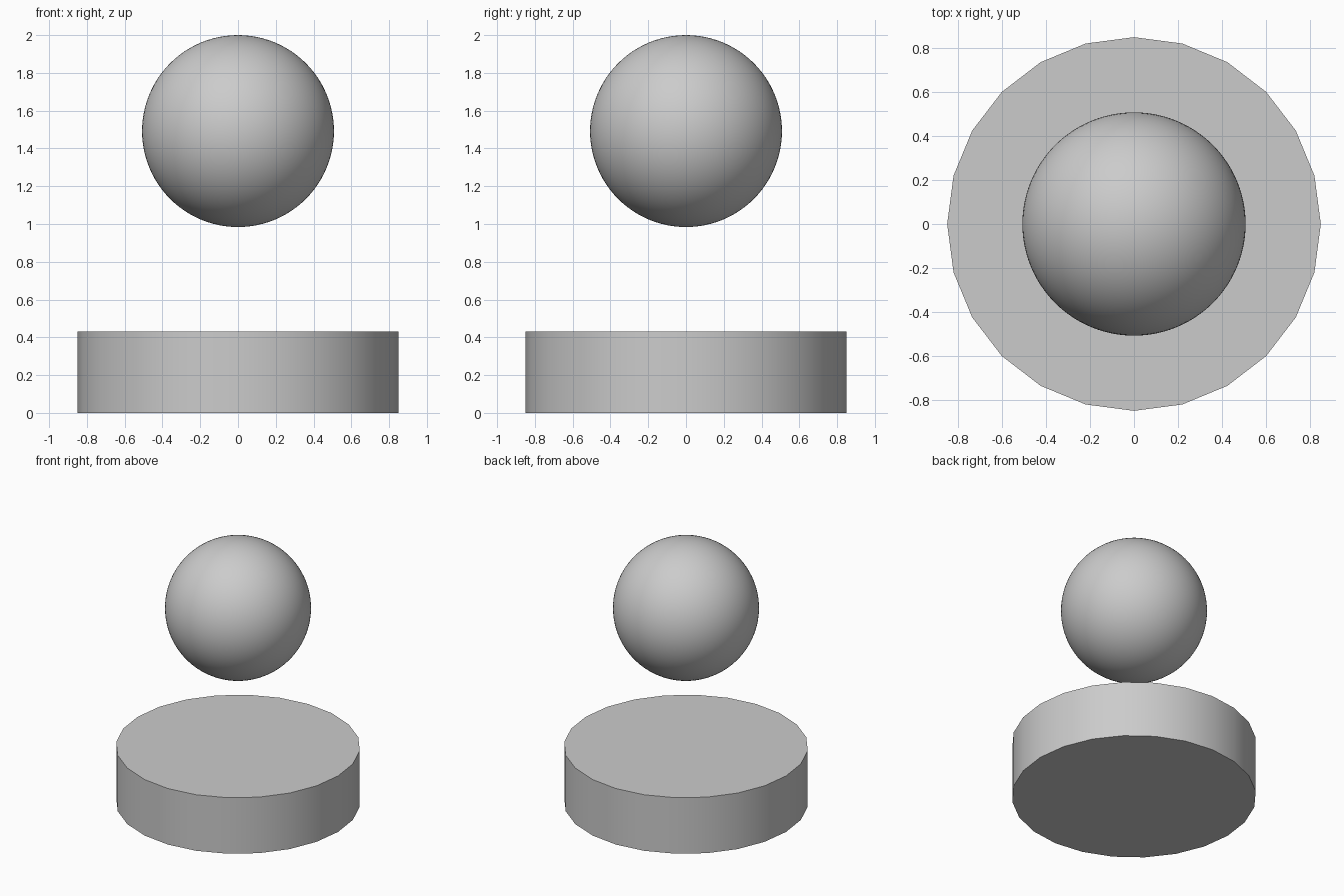
import bpy
import math

if "Cube" in bpy.data.objects:
    bpy.data.objects.remove(bpy.data.objects["Cube"])


def finish(name):
    obj = bpy.context.object
    obj.name = name
    bpy.ops.object.shade_smooth_by_angle(angle=math.radians(30))
    return obj


# Round base: 24-sided disc with a sharp rim
BASE_HEIGHT = 0.43
bpy.ops.mesh.primitive_cylinder_add(vertices=24, radius=0.85, depth=BASE_HEIGHT,
                                    location=(0, 0, BASE_HEIGHT / 2))
finish("base")

# Ball floating above the base, its top at z = 2
BALL_RADIUS = 0.508
bpy.ops.mesh.primitive_uv_sphere_add(segments=96, ring_count=48, radius=BALL_RADIUS,
                                     location=(0, 0, 2 - BALL_RADIUS))
finish("ball")
